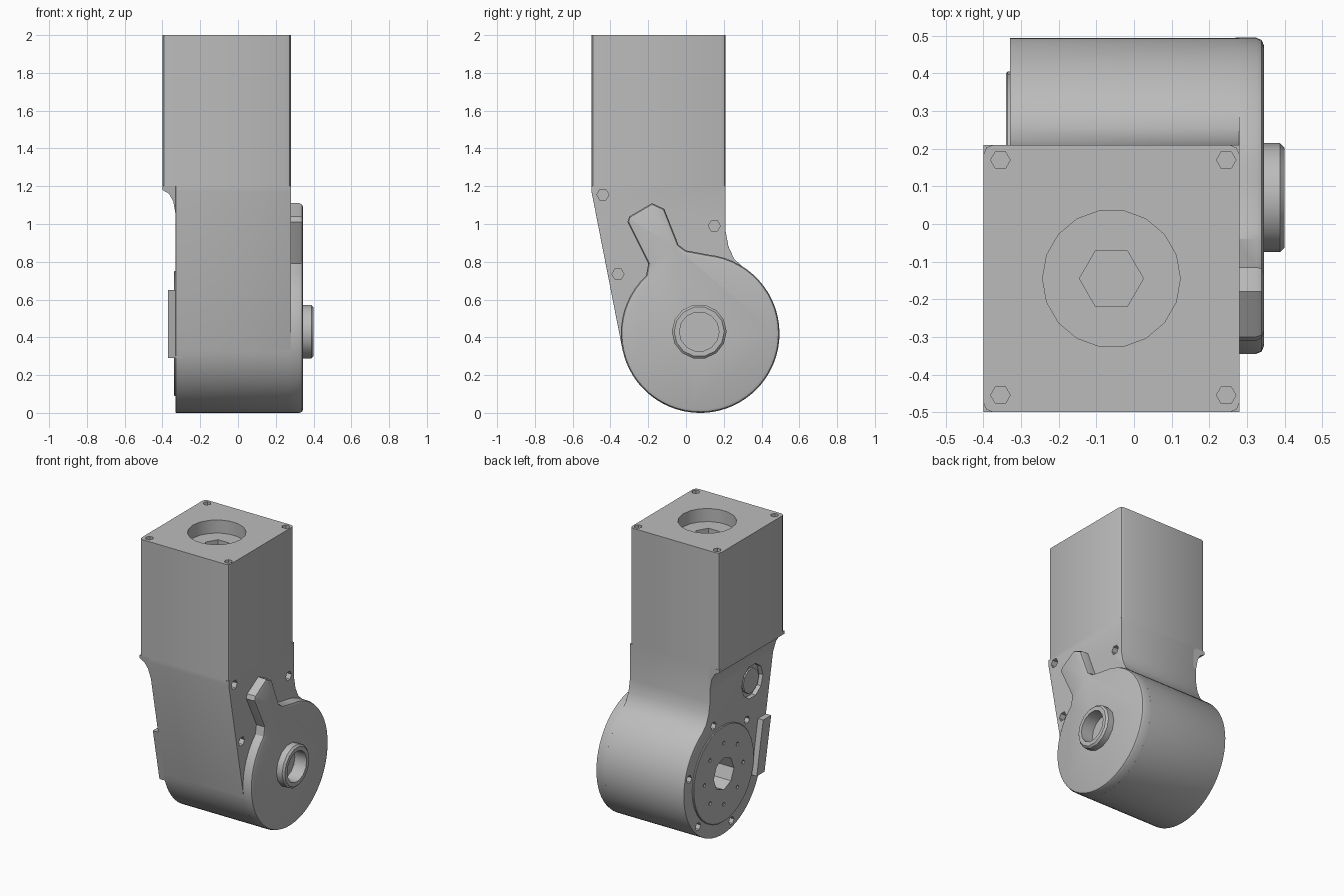
import bpy, bmesh, math
from mathutils import Vector

if "Cube" in bpy.data.objects:
    bpy.data.objects.remove(bpy.data.objects["Cube"], do_unlink=True)

grey = bpy.data.materials.new("plain grey")
grey.use_nodes = True
grey.diffuse_color = (0.5, 0.5, 0.5, 1)
grey.node_tree.nodes["Principled BSDF"].inputs["Base Color"].default_value = (0.5, 0.5, 0.5, 1)

CY, CZ, R = 0.075, 0.42, 0.42      # barrel axis and radius
SLOPE = 0.196                      # lean of the lower front face


def place(axis, p, t):
    return {"x": (t, p[0], p[1]), "y": (p[0], t, p[1]), "z": (p[0], p[1], t)}[axis]


def arc(cy, cz, r, start, end, n):
    angles = [math.radians(start + (end - start) * i / n) for i in range(n + 1)]
    return [(cy + r * math.cos(a), cz + r * math.sin(a)) for a in angles]


def circle(cy, cz, r, n):
    return arc(cy, cz, r, 0, 360, n)[:-1]


def prism(name, points, axis, low, high, rule=None, width=0.03, segments=2):
    """Extrude a profile along an axis; bevel the edges picked by the rule."""
    bm = bmesh.new()
    near = [bm.verts.new(place(axis, p, low)) for p in points]
    far = [bm.verts.new(place(axis, p, high)) for p in points]
    bm.faces.new(near)
    bm.faces.new(far)
    for i in range(len(points)):
        j = (i + 1) % len(points)
        bm.faces.new((near[i], near[j], far[j], far[i]))
    bmesh.ops.recalc_face_normals(bm, faces=bm.faces)
    if rule:
        picked = [e for e in bm.edges
                  if rule((e.verts[0].co + e.verts[1].co) / 2, e.verts[1].co - e.verts[0].co)]
        bmesh.ops.bevel(bm, geom=picked, offset=width, segments=segments,
                        profile=0.5, affect="EDGES", clamp_overlap=True)
    mesh = bpy.data.meshes.new(name)
    bm.to_mesh(mesh)
    bm.free()
    mesh.materials.append(grey)
    obj = bpy.data.objects.new(name, mesh)
    bpy.context.collection.objects.link(obj)
    return obj


def cut(obj, points, axis, low, high):
    """Carve a prism-shaped hole and discard the cutter."""
    cutter = prism("cutter", points, axis, low, high)
    cutter.hide_render = True
    mod = obj.modifiers.new("hole", "BOOLEAN")
    mod.operation, mod.solver, mod.object = "DIFFERENCE", "EXACT", cutter
    bpy.context.view_layer.objects.active = obj
    bpy.ops.object.modifier_apply(modifier=mod.name)
    bpy.data.objects.remove(cutter, do_unlink=True)


parts = []

# Upper square housing with rounded upright corners
upper = prism("upper_housing", [(-0.4, -0.5), (0.28, -0.5), (0.28, 0.21), (-0.4, 0.21)],
              "z", 1.2, 2.0, lambda m, d: abs(d.z) > 0.5, 0.025)
cut(upper, circle(-0.06, -0.145, 0.183, 18), "z", 1.91, 2.1)
cut(upper, circle(-0.06, -0.145, 0.085, 6), "z", 1.7, 1.95)
for x in (-0.355, 0.245):
    for y in (-0.455, 0.17):
        cut(upper, circle(x, y, 0.026, 6), "z", 1.93, 2.1)
parts.append(upper)

# Lower body: leaning front, round barrel, filleted back
profile = [(-0.5, 1.2), (-0.5, 1.17)] + arc(CY, CZ, R, 191, 418, 44)
profile += [(0.255, 0.815), (0.225, 0.88), (0.21, 0.96), (0.21, 1.2)]


def body_rim(m, d):
    if abs(d.x) > 0.01 or m.z > 1.199:
        return False
    return m.x < 0 or m.z > 0.8 or m.y < -0.36


lower = prism("lower_body", profile, "x", -0.33, 0.28, body_rim, 0.025)
for y, z in ((-0.44, 1.155), (0.15, 0.99), (-0.36, 0.735)):
    cut(lower, circle(y, z, 0.032, 6), "x", 0.22, 0.4)
for y, z in circle(CY, CZ, 0.375, 6):
    ang = math.radians(15)
    dy, dz = y - CY, z - CZ
    cy = CY + dy * math.cos(ang) - dz * math.sin(ang)
    cz = CZ + dy * math.sin(ang) + dz * math.cos(ang)
    cut(lower, circle(cy, cz, 0.028, 6), "x", -0.4, -0.27)
cut(lower, circle(CY, CZ, 0.11, 8), "x", -0.4, -0.1)
cut(lower, circle(-0.25, 0.93, 0.115, 10), "x", -0.4, -0.3)
parts.append(lower)

# Curved shoulder joining the wide housing to the narrower body
shoulder = prism("shoulder", [(-0.3, 1.2), (-0.4, 1.2), (-0.4, 1.18), (-0.365, 1.16),
                              (-0.343, 1.12), (-0.33, 1.05), (-0.3, 1.05)], "y", -0.5, 0.21)
for v in shoulder.data.vertices:
    if v.co.y < 0:
        v.co.y += max(0, 1.17 - v.co.z) * SLOPE + 0.001
parts.append(shoulder)

# Round plug inside the side port
parts.append(prism("port_plug", circle(-0.25, 0.93, 0.085, 10), "x", -0.32, -0.327 + 0.02))

# Output flange with a ring of small holes
flange = prism("output_flange", circle(CY, CZ, 0.33, 32), "x", -0.34, -0.3,
               lambda m, d: m.x < -0.339, 0.004, 1)
cut(flange, circle(CY, CZ, 0.11, 8), "x", -0.4, -0.2)
for y, z in circle(CY, CZ, 0.21, 8):
    cut(flange, circle(y, z, 0.014, 6), "x", -0.4, -0.32)
parts.append(flange)

# Side cover plate with its finger-shaped tab
cover = arc(CY, CZ, R, 133, 444, 52)
cover += [(0.0, 0.86), (-0.04, 0.89), (-0.115, 1.08), (-0.18, 1.11),
          (-0.3, 1.04), (-0.31, 1.01), (-0.2, 0.79)]
plate = prism("side_cover", cover, "x", 0.27, 0.345,
              lambda m, d: m.x > 0.344 and abs(d.x) < 0.01, 0.02)
cut(plate, circle(0.07, 0.43, 0.105, 14), "x", 0.31, 0.5)
parts.append(plate)

# Raised hub ring on the cover
hub = prism("hub_ring", circle(0.07, 0.43, 0.145, 14), "x", 0.33, 0.4,
            lambda m, d: m.x > 0.399, 0.012, 1)
cut(hub, circle(0.07, 0.43, 0.105, 14), "x", 0.2, 0.5)
parts.append(hub)

# Slanted connector block on the front corner
parts.append(prism("connector_block", [(-0.397, 0.65), (-0.31, 0.65), (-0.24, 0.29), (-0.325, 0.29)],
                   "x", -0.37, -0.3))

# Smooth curved faces, keep hard edges
for obj in parts:
    bpy.ops.object.select_all(action="DESELECT")
    obj.select_set(True)
    bpy.context.view_layer.objects.active = obj
    bpy.ops.object.shade_smooth_by_angle(angle=math.radians(30))
